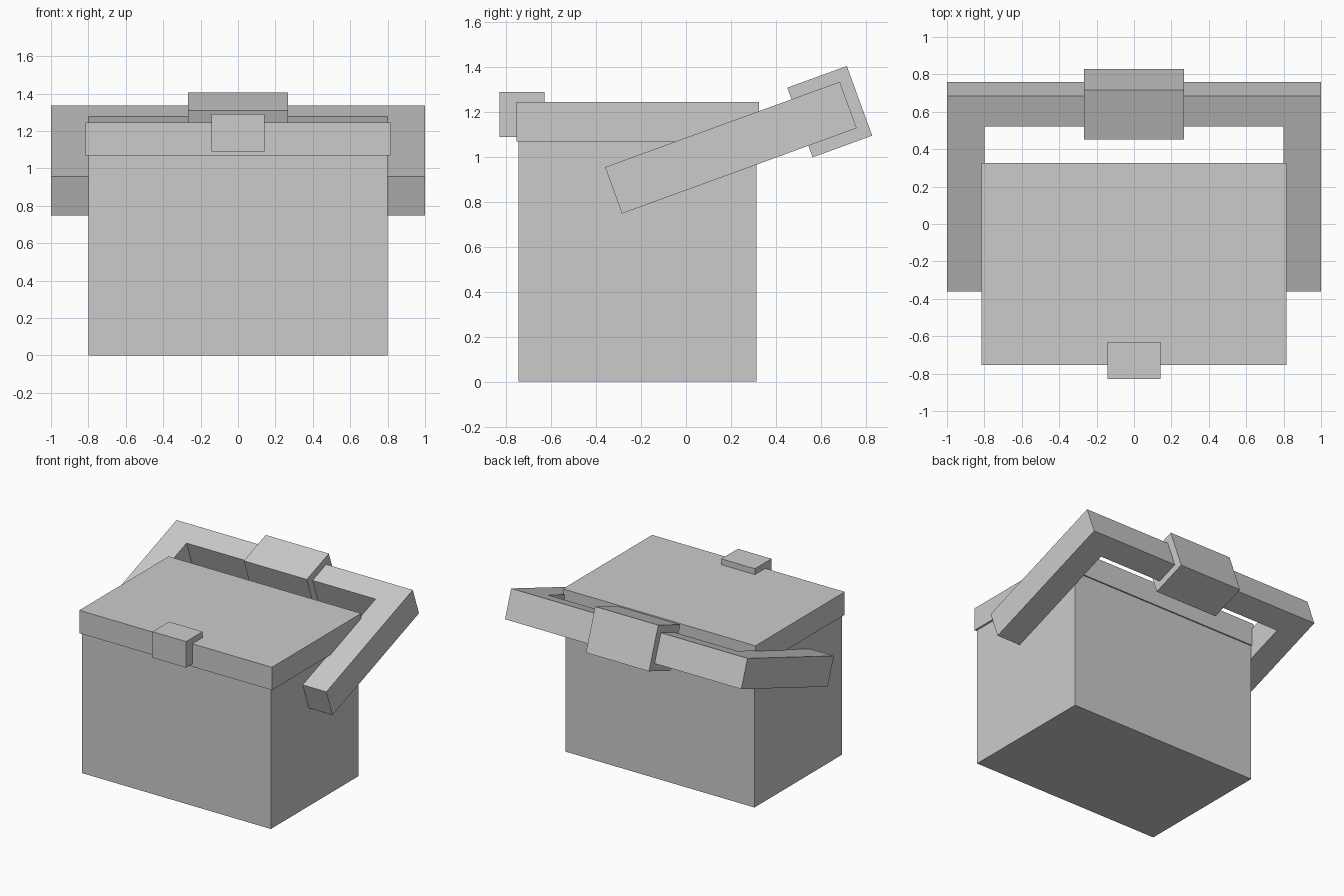
import bpy
import math
from mathutils import Matrix, Vector

if "Cube" in bpy.data.objects:
    bpy.data.objects.remove(bpy.data.objects["Cube"])

grey = bpy.data.materials.new("light grey")
grey.diffuse_color = (0.6, 0.6, 0.6, 1)
grey.use_nodes = True
grey.node_tree.nodes["Principled BSDF"].inputs["Base Color"].default_value = grey.diffuse_color


def box(name, low, high, frame=Matrix()):
    """Box between two corners, placed in the given frame."""
    low, high = Vector(low), Vector(high)
    bpy.ops.mesh.primitive_cube_add(size=1)
    ob = bpy.context.object
    ob.name = name
    size = high - low
    ob.data.transform(frame @ Matrix.Translation((low + high) / 2)
                      @ Matrix.Diagonal((*size, 1)))
    ob.data.materials.append(grey)
    return ob


# Cooler body, overhanging lid and front latch
box("body", (-0.8, -0.745, 0), (0.8, 0.315, 1.07))
box("lid", (-0.815, -0.755, 1.07), (0.815, 0.325, 1.245))
box("latch", (-0.142, -0.83, 1.09), (0.142, -0.63, 1.29))

# Frame of the handle, tilted back by 20 degrees
tilt = Matrix.Translation((0, 0.2, 1.0425)) @ Matrix.Rotation(math.radians(20), 4, 'X')

# U-shaped handle: a flat outline extruded to an even thickness
half_len, half_thick, bar = 0.556, 0.11, 0.175
outline = [(-1, -half_len), (-0.8, -half_len), (-0.8, half_len - bar),
           (0.8, half_len - bar), (0.8, -half_len), (1, -half_len),
           (1, half_len), (-1, half_len)]
n = len(outline)
verts = [(x, y, z) for z in (-half_thick, half_thick) for x, y in outline]
faces = [tuple(reversed(range(n))), tuple(range(n, 2 * n))]
faces += [(i, (i + 1) % n, n + (i + 1) % n, n + i) for i in range(n)]
mesh = bpy.data.meshes.new("handle")
mesh.from_pydata(verts, [], faces)
mesh.transform(tilt)
mesh.materials.append(grey)
handle = bpy.data.objects.new("handle", mesh)
bpy.context.collection.objects.link(handle)

# Thick grip around the middle of the crossbar
mid = half_len - bar / 2
box("grip", (-0.267, mid - 0.141, -0.165), (0.267, mid + 0.141, 0.165), tilt)
